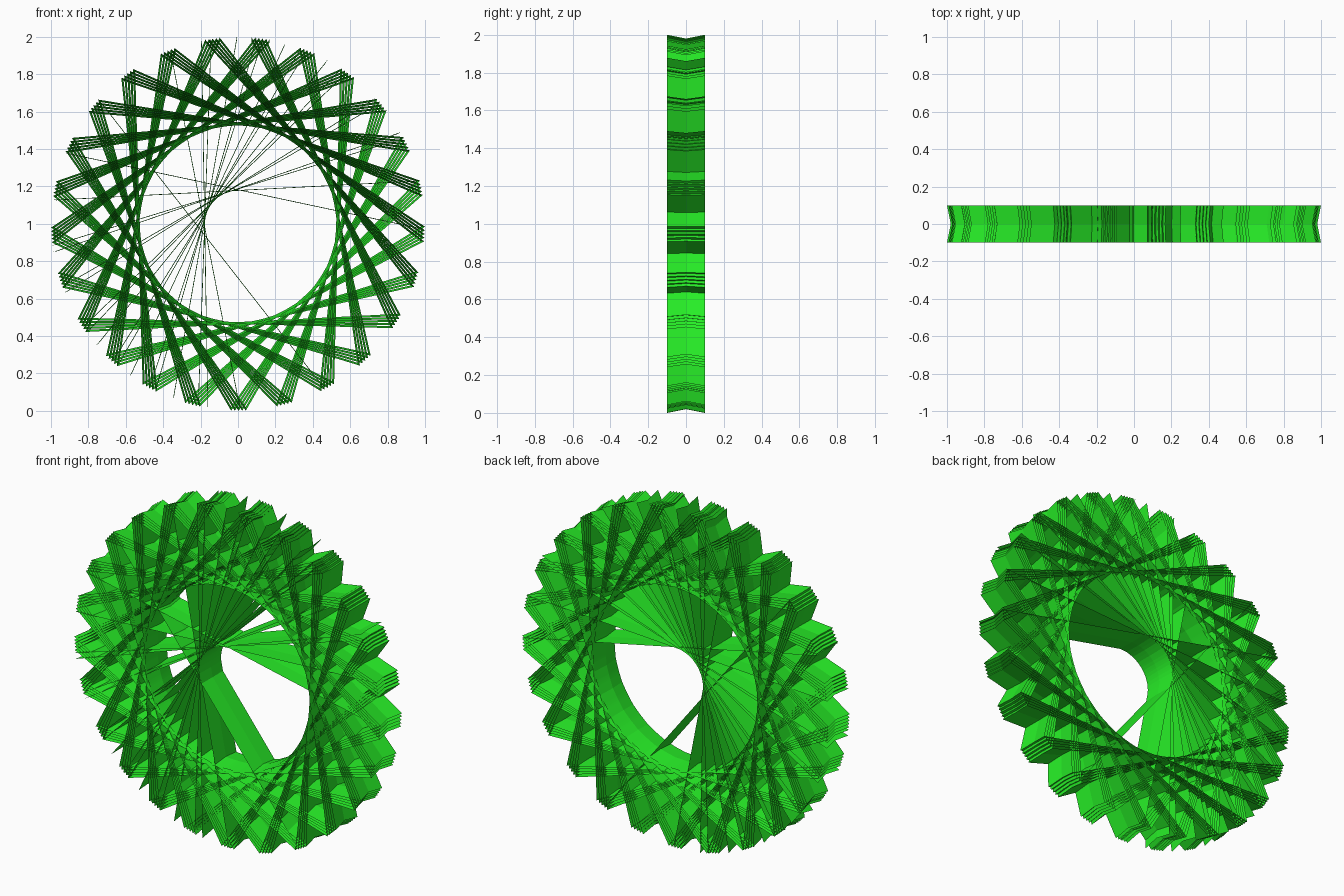
import bpy
import bmesh
from math import cos, sin, radians, acos, degrees

if "Cube" in bpy.data.objects:
    bpy.data.objects.remove(bpy.data.objects["Cube"])

HALF_WIDTH = 0.1      # ribbons run from y = -0.1 to y = 0.1
WAIST = 0.98          # the middle of every ribbon is pinched towards the axis

green = bpy.data.materials.new("green")
green.diffuse_color = (0.02, 0.85, 0.02, 1)
green.use_nodes = True
green.node_tree.nodes["Principled BSDF"].inputs["Base Color"].default_value = green.diffuse_color


def add_ribbon(bm, angles):
    """Pinched ribbon through points of the unit circle given in degrees."""
    rows = []
    for a in angles:
        c, s = cos(radians(a)), sin(radians(a))
        rows.append([bm.verts.new((c * r, y, 1 + s * r))
                     for y, r in ((-HALF_WIDTH, 1), (0, WAIST), (HALF_WIDTH, 1))])
    for p, q in zip(rows, rows[1:]):
        for i in range(2):
            bm.faces.new((p[i], p[i + 1], q[i + 1], q[i]))


def make_object(name, paths):
    bm = bmesh.new()
    for path in paths:
        add_ribbon(bm, path)
    mesh = bpy.data.meshes.new(name)
    bm.to_mesh(mesh)
    bm.free()
    mesh.materials.append(green)
    obj = bpy.data.objects.new(name, mesh)
    bpy.context.collection.objects.link(obj)


# Ring: one long star path with 25 tips that drifts a little on every lap
step = 360 * 8 / 25 + 0.045
make_object("star_ring", [[80.2 + k * step for k in range(126)]])

# Fan: long chords that all touch a small circle around the centre
reach = degrees(acos(0.18))
normals = [78, 93, 107, 109, 120, 122, 134, 136, 141, 148, 150, 155,
           162, 164, 170, 178, 181, 191, 218]
make_object("inner_fan", [[n - reach, n + reach] for n in normals])
